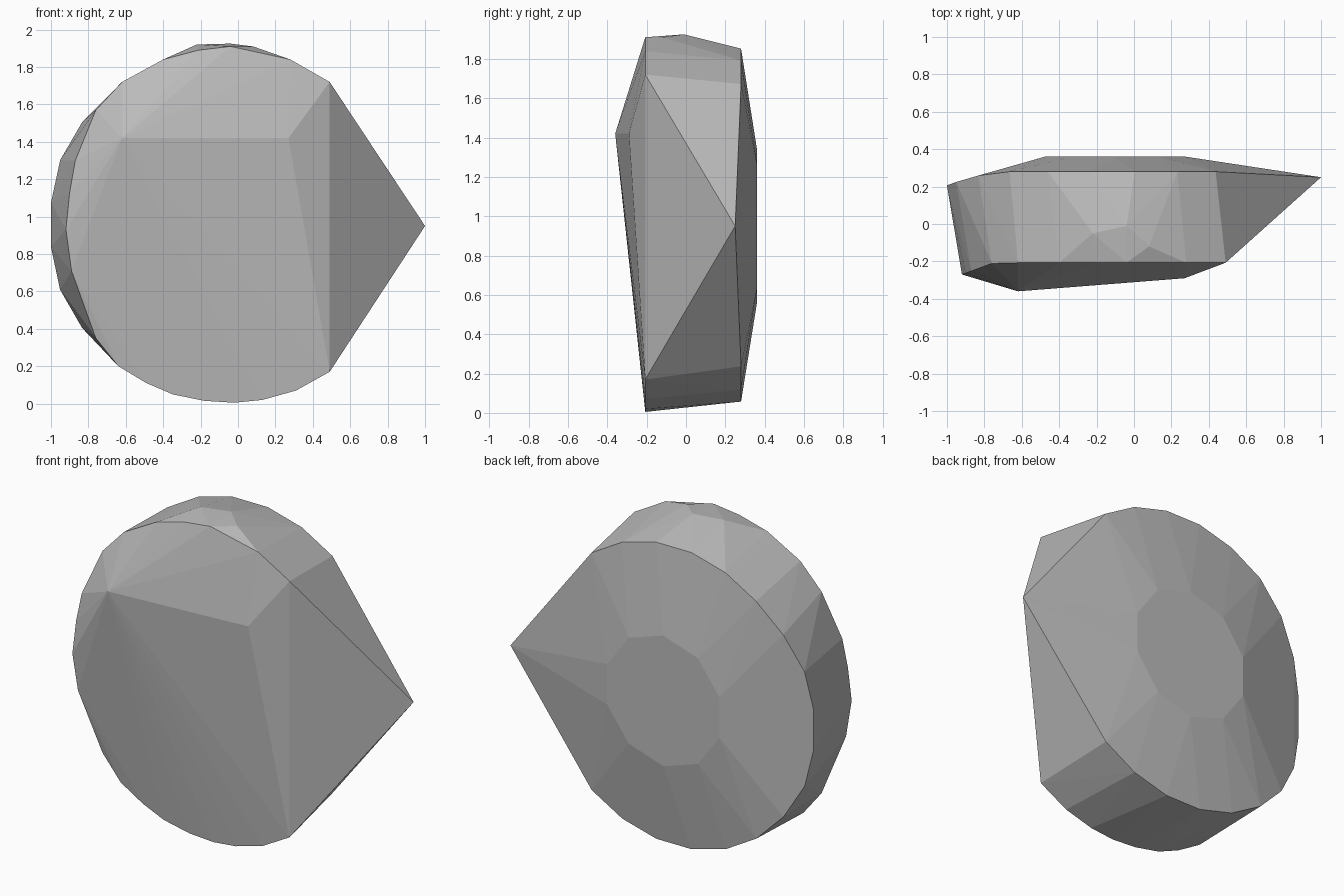
import bpy, bmesh
from math import cos, sin, pi

if "Cube" in bpy.data.objects:
    bpy.data.objects.remove(bpy.data.objects["Cube"], do_unlink=True)


def make_material(name, colour):
    mat = bpy.data.materials.new(name)
    mat.use_nodes = True
    mat.diffuse_color = colour
    mat.node_tree.nodes["Principled BSDF"].inputs["Base Color"].default_value = colour
    return mat


def ring(cx, cz, radius, sides, turn=0.0):
    return [(cx + radius * cos(2 * pi * i / sides + turn),
             cz + radius * sin(2 * pi * i / sides + turn)) for i in range(sides)]


# Front rim outline, chamfered backwards toward the left end
rim = [(.49, .17), (.31, .07), (.13, .02), (-.02, .005), (-.18, .015), (-.35, .05),
       (-.49, .11), (-.64, .20), (-.76, .35), (-.89, .71), (-.92, .93), (-.9, 1.13),
       (-.87, 1.3), (-.76, 1.57), (-.62, 1.72), (-.4, 1.84), (-.21, 1.89),
       (-.04, 1.91), (.28, 1.84), (.49, 1.72)]
points = [(x, -.207 - max(0, -.75 - x) * .37, z) for x, z in rim]

# Back rim, its far side sloping forward, open where the point projects
for x, z in ring(-.115, .955, .905, 24, .13):
    if x < .58:
        points.append((max(x, -1), .28 - max(0, -.76 - x) * .29, z))

# Flat back facet
points += [(x, .36, z) for x, z in ring(-.1, .95, .395, 10, pi / 10)]

# Front ridge, crown and side point
points += [(-.62, -.36, 1.42), (.27, -.29, 1.42)]
points += [(-.22, -.05, 1.92), (-.04, -.01, 1.925), (.08, -.12, 1.91)]
points += [(1, .25, .95)]

# Wrap the cut stone around the outline points
bm = bmesh.new()
for p in points:
    bm.verts.new(p)
hull = bmesh.ops.convex_hull(bm, input=bm.verts)
loose = [v for v in bm.verts if not v.link_faces]
bmesh.ops.delete(bm, geom=loose, context="VERTS")
bmesh.ops.dissolve_limit(bm, angle_limit=.01, verts=bm.verts, edges=bm.edges)
bmesh.ops.recalc_face_normals(bm, faces=bm.faces)
mesh = bpy.data.meshes.new("faceted_stone")
bm.to_mesh(mesh)
bm.free()

stone = bpy.data.objects.new("faceted_stone", mesh)
bpy.context.collection.objects.link(stone)
mesh.materials.append(make_material("stone grey", (.5, .5, .5, 1)))
